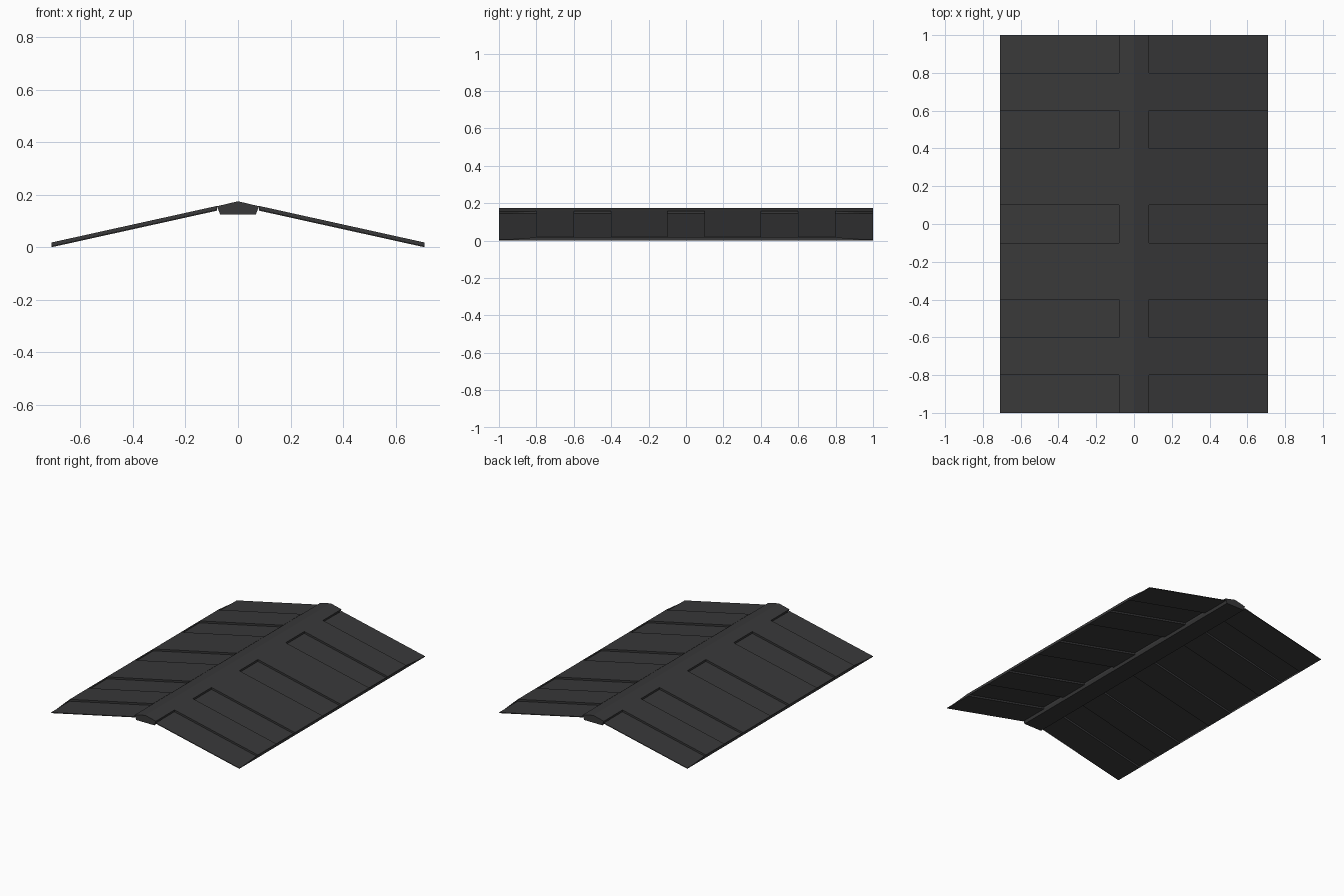
import bpy, bmesh

if "Cube" in bpy.data.objects:
    bpy.data.objects.remove(bpy.data.objects["Cube"])

# One flat colour: dark slate metal
mat = bpy.data.materials.new("dark_grey_metal")
mat.diffuse_color = (0.04, 0.04, 0.041, 1)
mat.use_nodes = True
mat.node_tree.nodes["Principled BSDF"].inputs["Base Color"].default_value = mat.diffuse_color

HALF_W, INNER = 0.71, 0.08      # eave and ridge-side x of each slope
SLOPE = 0.221                   # rise per unit of x
STEP, T = 0.013, 0.005          # rib height and sheet thickness
STEPS = [-0.8, -0.6, -0.4, -0.1, 0.1, 0.4, 0.6, 0.8]


def loft(name, ring_a, ring_b):
    """Closed solid between two matching outlines."""
    bm = bmesh.new()
    a = [bm.verts.new(p) for p in ring_a]
    b = [bm.verts.new(p) for p in ring_b]
    n = len(a)
    for i in range(n):
        j = (i + 1) % n
        bm.faces.new((a[i], a[j], b[j], b[i]))
    caps = [bm.faces.new(a), bm.faces.new(b)]
    bmesh.ops.triangulate(bm, faces=caps)
    bmesh.ops.recalc_face_normals(bm, faces=bm.faces)
    me = bpy.data.meshes.new(name)
    bm.to_mesh(me)
    bm.free()
    me.materials.append(mat)
    ob = bpy.data.objects.new(name, me)
    bpy.context.collection.objects.link(ob)
    return ob


# Stepped sheet cross-section along y: top line out, underside back
top, under = [(-1, T)], [(-1, 0)]
level = 0
for y in STEPS:
    nxt = STEP - level
    shift = T if nxt > level else -T
    top += [(y, level + T), (y, nxt + T)]
    under += [(y + shift, level), (y + shift, nxt)]
    level = nxt
top.append((1, level + T))
under.append((1, level))
profile = top + under[::-1]

# Two roof slopes
for side, name in ((1, "right_roof_sheet"), (-1, "left_roof_sheet")):
    rise = SLOPE * (HALF_W - INNER)
    loft(name,
         [(side * HALF_W, y, h) for y, h in profile],
         [(side * INNER, y, h + rise) for y, h in profile])

# Ridge beam with a peaked top
ridge = [(-0.068, 0.125), (0.068, 0.125), (0.08, 0.156), (0, 0.175), (-0.08, 0.156)]
loft("ridge_beam",
     [(x, -1, z) for x, z in ridge],
     [(x, 1, z) for x, z in ridge])
